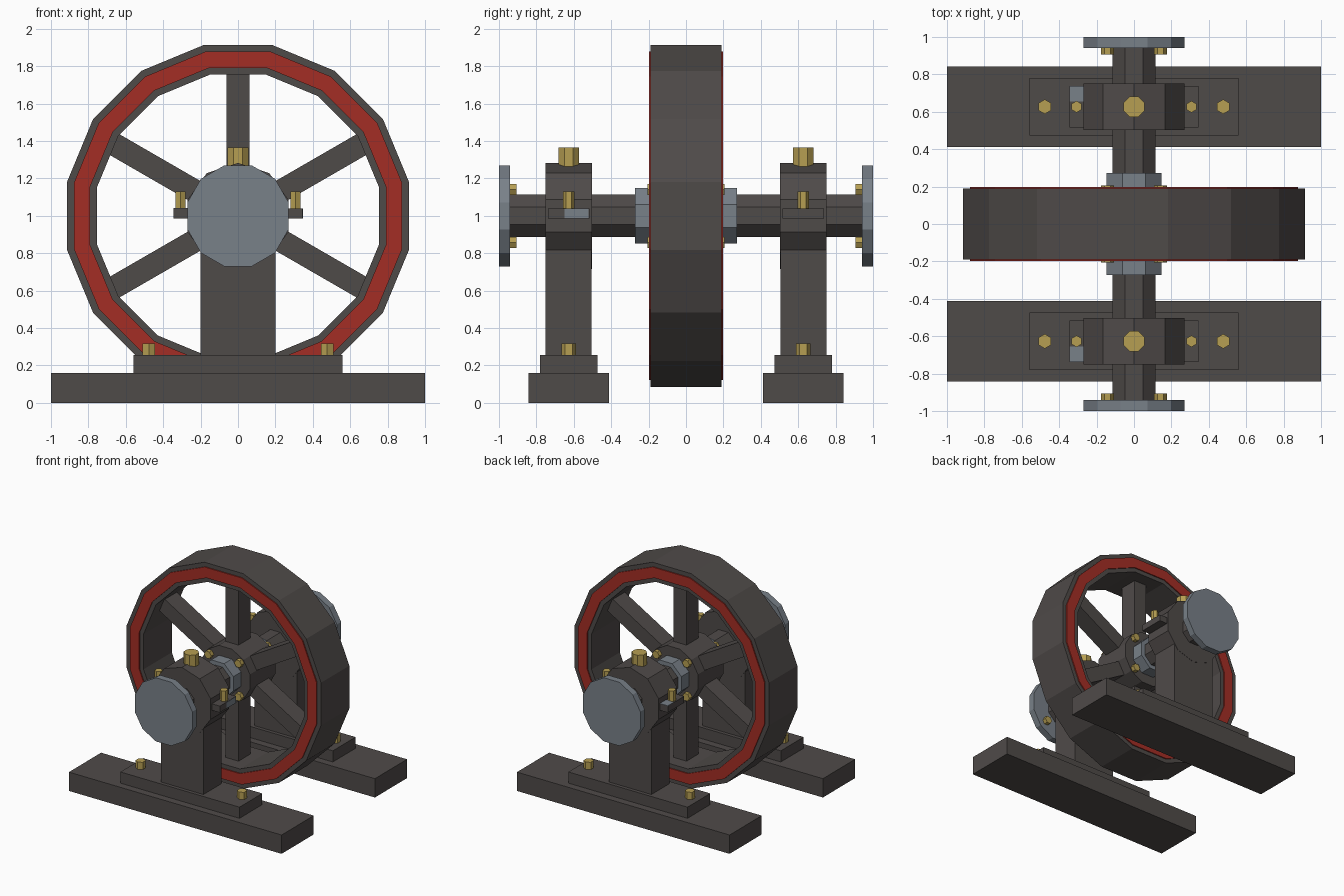
import bpy, math
from mathutils import Matrix, Vector

if "Cube" in bpy.data.objects:
    bpy.data.objects.remove(bpy.data.objects["Cube"])


def mat(name, rgb):
    m = bpy.data.materials.new(name)
    m.diffuse_color = (*rgb, 1)
    m.use_nodes = True
    m.node_tree.nodes["Principled BSDF"].inputs["Base Color"].default_value = m.diffuse_color
    return m


IRON = mat("dark iron", (0.078, 0.069, 0.066))
RED = mat("red paint", (0.37, 0.027, 0.018))
BRASS = mat("brass", (0.47, 0.345, 0.085))
STEEL = mat("slate steel", (0.19, 0.218, 0.25))
CZ = 1.0     # axle height
PY = 0.627   # bearing stand offset from the middle


def make(name, verts, faces, m):
    me = bpy.data.meshes.new(name)
    me.from_pydata(verts, [], faces)
    me.materials.append(m)
    me.update()
    ob = bpy.data.objects.new(name, me)
    bpy.context.collection.objects.link(ob)
    return ob


def box(name, x, y, z, m, rot=None):
    vs = [Vector((a, b, c)) for a in x for b in y for c in z]
    if rot is not None:
        vs = [rot @ v for v in vs]
    return make(name, vs, [(0, 1, 3, 2), (4, 6, 7, 5), (0, 4, 5, 1),
                           (2, 3, 7, 6), (0, 2, 6, 4), (1, 5, 7, 3)], m)


def prism_y(name, r, n, start, y0, y1, m, cx=0, cz=CZ):
    """Polygon prism along y; start = angle of the first corner in degrees."""
    ang = [math.radians(start) + math.tau * i / n for i in range(n)]
    vs = [(cx + r * math.cos(a), y, cz + r * math.sin(a)) for y in (min(y0, y1), max(y0, y1)) for a in ang]
    fs = [tuple(range(n)), tuple(range(2 * n - 1, n - 1, -1))]
    fs += [(i, i + n, (i + 1) % n + n, (i + 1) % n) for i in range(n)]
    return make(name, vs, fs, m)


def prism_z(name, x, y, r, n, start, z0, z1, m):
    ang = [math.radians(start) + math.tau * i / n for i in range(n)]
    vs = [(x + r * math.cos(a), y + r * math.sin(a), z) for z in (z0, z1) for a in ang]
    fs = [tuple(range(n - 1, -1, -1)), tuple(range(n, 2 * n))]
    fs += [(i, (i + 1) % n, (i + 1) % n + n, i + n) for i in range(n)]
    return make(name, vs, fs, m)


def ring_y(name, inner, outer, y0, y1, m, n=16):
    """Flat-topped polygon ring; inner and outer are distances to the flats."""
    k = 1 / math.cos(math.pi / n)
    loop = [(inner * k, y0), (outer * k, y0), (outer * k, y1), (inner * k, y1)]
    vs, fs = [], []
    for i in range(n):
        a = math.tau * (i + 0.5) / n
        vs += [(r * math.cos(a), y, CZ + r * math.sin(a)) for r, y in loop]
        j = (i + 1) % n
        fs += [(4 * i + q, 4 * i + (q + 1) % 4, 4 * j + (q + 1) % 4, 4 * j + q) for q in range(4)]
    return make(name, vs, fs, m)


# flywheel: rim, painted bands, hub, spokes
ring_y("wheel_rim", 0.755, 0.914, -0.19, 0.19, IRON)
ring_y("red_band_front", 0.79, 0.878, -0.199, -0.19, RED)
ring_y("red_band_back", 0.79, 0.878, 0.19, 0.199, RED)
prism_y("wheel_hub", 0.24, 12, 15, -0.17, 0.17, IRON)
for i in range(6):
    rot = Matrix.Translation((0, 0, CZ)) @ Matrix.Rotation(math.radians(60 * i), 4, 'Y')
    box(f"spoke_{i + 1}", (-0.061, 0.061), (-0.08, 0.08), (0.1, 0.8), IRON, rot)

# axle
prism_y("axle", 0.123, 8, 22.5, -0.95, 0.95, IRON)

for s, side in ((-1, "front"), (1, "back")):
    # hub collar and shaft end plate
    prism_y(f"collar_{side}", 0.16, 8, 22.5, s * 0.165, s * 0.273, STEEL)
    prism_y(f"end_plate_{side}", 0.28, 12, 15, s * 0.942, s * 1.0, STEEL)
    # bolts on the hub and behind the end plate
    for cx in (-0.142, 0.142):
        for dz in (-0.142, 0.142):
            prism_y(f"hub_bolt_{side}", 0.034, 6, 0, s * 0.165, s * 0.205, BRASS, cx, CZ + dz)
            prism_y(f"plate_bolt_{side}", 0.034, 6, 0, s * 0.907, s * 0.945, BRASS, cx, CZ + dz)
    # stand: beam, foot, column, bearing housing
    y = s * PY
    box(f"base_beam_{side}", (-1, 1), (y - 0.216, y + 0.216), (0, 0.16), IRON)
    box(f"foot_plate_{side}", (-0.56, 0.56), (y - 0.153, y + 0.153), (0.16, 0.255), IRON)
    box(f"column_{side}", (-0.2, 0.2), (y - 0.123, y + 0.123), (0.255, 0.98), IRON)
    prism_y(f"bearing_housing_{side}", 0.283, 10, 90, y - 0.125, y + 0.125, IRON)
    prism_z(f"oil_cup_{side}", 0, y, 0.06, 8, 22.5, 1.25, 1.365, BRASS)
    # side lugs and their bolts
    for t in (-1, 1):
        box(f"lug_{side}", sorted((t * 0.2, t * 0.345)), (y - 0.11, y + 0.11), (0.985, 1.04), IRON)
        prism_z(f"lug_bolt_{side}", t * 0.307, y, 0.031, 6, 30, 1.04, 1.13, BRASS)
        prism_z(f"foot_bolt_{side}", t * 0.477, y, 0.039, 6, 30, 0.255, 0.317, BRASS)
    # bare steel patch on the lug top
    box(f"lug_patch_{side}", (-0.345, -0.27), sorted((s * 0.655, s * 0.737)), (1.038, 1.043), STEEL)

# bare steel patch on the right lug edge
box("lug_edge_patch", (0.34, 0.347), (-0.65, -0.52), (0.986, 1.039), STEEL)
